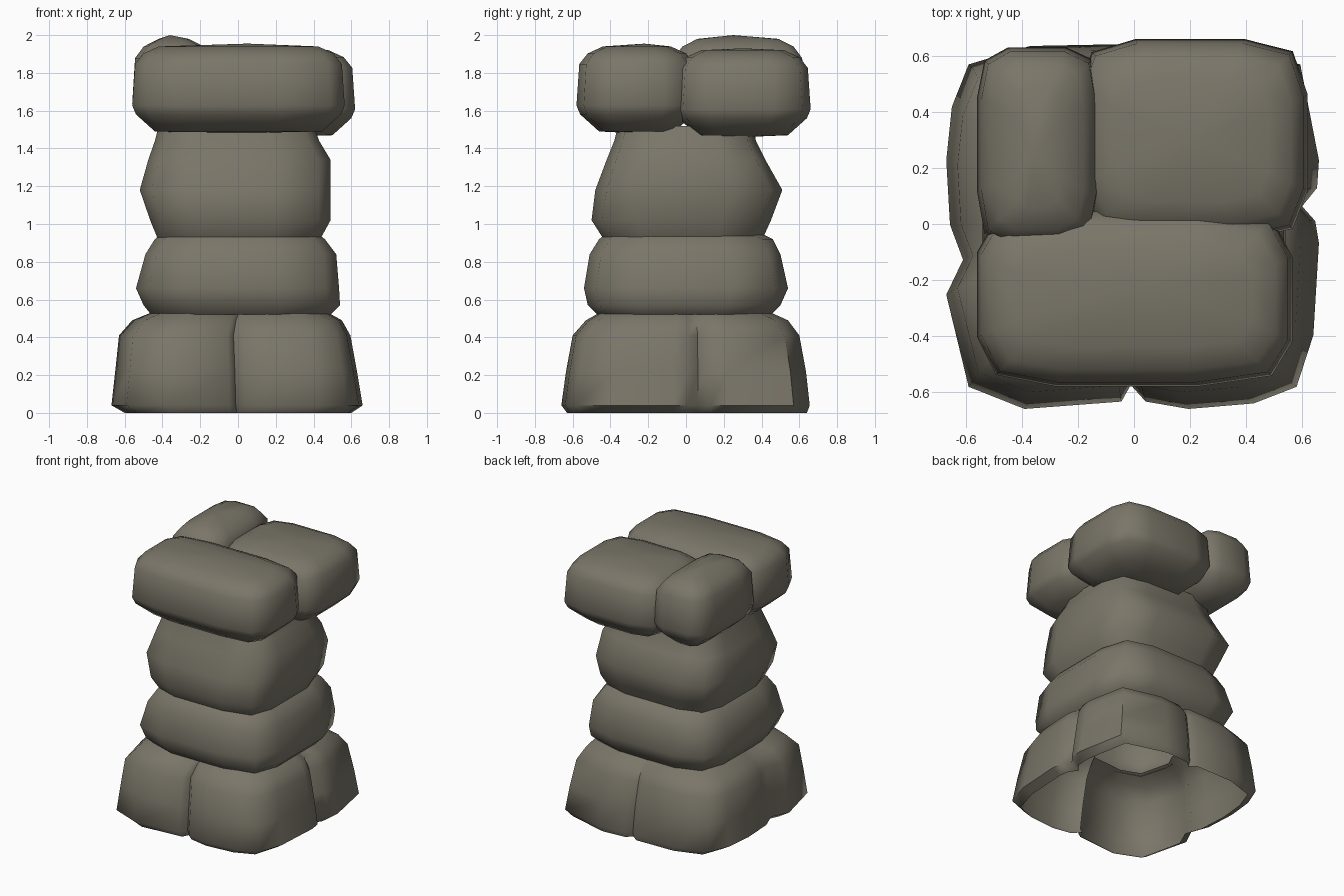
import bpy, bmesh, math

if "Cube" in bpy.data.objects:
    bpy.data.objects.remove(bpy.data.objects["Cube"])

stone = bpy.data.materials.new("warm grey stone")
stone.diffuse_color = (0.195, 0.18, 0.14, 1)
stone.use_nodes = True
stone.node_tree.nodes["Principled BSDF"].inputs["Base Color"].default_value = stone.diffuse_color

# Rounded-square outlines in unit coordinates
PLAIN = [(-.5, -1), (.4, -1), (.87, -.88), (1, -.5), (1, .45), (.87, .88),
         (.45, 1), (-.5, 1), (-.88, .87), (-1, .5), (-1, -.45), (-.88, -.87)]
NOTCHED = [(-.58, -1), (-.06, -.96), (-.01, -.87), (.07, -.96), (.3, -1), (.65, -.97), (.88, -.88),
           (.97, -.6), (1, -.1), (.98, .02), (.91, .1), (.99, .2), (1, .35), (.9, .87),
           (.4, 1), (.1, .98), (.03, .92), (-.05, .98), (-.55, .97), (-.88, .87),
           (-.97, .64), (-1, .35), (-.98, 0), (-.91, -.19), (-1, -.38), (-.88, -.88)]


def loft(name, rings, outline, bottom=None, top=None):
    """rings: (z, xmin, xmax, ymin, ymax); bottom/top: optional cap apex."""
    bm = bmesh.new()
    loops = []
    for z, x0, x1, y0, y1 in rings:
        loops.append([bm.verts.new(((x0 + x1) / 2 + u * (x1 - x0) / 2,
                                    (y0 + y1) / 2 + v * (y1 - y0) / 2, z)) for u, v in outline])
    n = len(outline)
    for a, b in zip(loops, loops[1:]):
        for i in range(n):
            j = (i + 1) % n
            bm.faces.new((a[i], a[j], b[j], b[i]))
    for apex, loop, flip in ((bottom, loops[0], True), (top, loops[-1], False)):
        if apex:
            c = bm.verts.new(apex)
            for i in range(n):
                p, q = loop[i], loop[(i + 1) % n]
                bm.faces.new((q, p, c) if flip else (p, q, c))
    bm.normal_update()
    mesh = bpy.data.meshes.new(name)
    bm.to_mesh(mesh)
    bm.free()
    mesh.materials.append(stone)
    ob = bpy.data.objects.new(name, mesh)
    bpy.context.collection.objects.link(ob)
    bpy.ops.object.select_all(action='DESELECT')
    ob.select_set(True)
    bpy.context.view_layer.objects.active = ob
    bpy.ops.object.shade_smooth_by_angle(angle=math.radians(58))
    return ob


# Base course: four stones in an open-bottomed shell
loft("base_stones", [
    (0.00, -.60, .60, -.63, .64),
    (0.04, -.67, .66, -.66, .655),
    (0.22, -.65, .63, -.635, .635),
    (0.41, -.63, .595, -.60, .60),
    (0.49, -.56, .55, -.53, .54),
    (0.535, -.45, .47, -.45, .44)], NOTCHED)

# Lower and upper shaft courses
loft("lower_shaft_stone", [
    (0.52, -.46, .49, -.47, .45),
    (0.57, -.50, .54, -.52, .50),
    (0.66, -.54, .535, -.54, .54),
    (0.84, -.49, .52, -.51, .50),
    (0.92, -.44, .46, -.46, .46),
    (0.95, -.40, .42, -.42, .40)], PLAIN)
loft("upper_shaft_stone", [
    (0.91, -.42, .43, -.43, .40),
    (1.02, -.465, .49, -.50, .45),
    (1.18, -.52, .49, -.48, .51),
    (1.34, -.475, .49, -.42, .42),
    (1.44, -.44, .43, -.38, .37),
    (1.52, -.42, .40, -.36, .36)], PLAIN)


# Capital: three rounded stones
def cap_stone(name, x0, x1, y0, y1, z0, z1, peak):
    def ring(z, d):
        return (z, x0 + d, x1 - d, y0 + d, y1 - d)
    h = z1 - z0
    loft(name, [ring(z0 + .01, .12), ring(z0 + .1, .02), ring(z0 + .25 * h + .03, 0),
                ring(z0 + .78 * h, .015), ring(z0 + .9 * h, .06), ring(z1 - .01, .14)],
         PLAIN, ((x0 + x1) / 2, (y0 + y1) / 2, z0), peak)


cap_stone("front_cap_stone", -.56, .565, -.58, .06, 1.48, 1.95, (0.05, -.22, 1.955))
cap_stone("back_right_cap_stone", -.20, .62, -.06, .66, 1.46, 1.93, (.2, .3, 1.93))
cap_stone("back_left_cap_stone", -.56, -.12, -.08, .63, 1.48, 1.99, (-.36, .25, 2.0))
